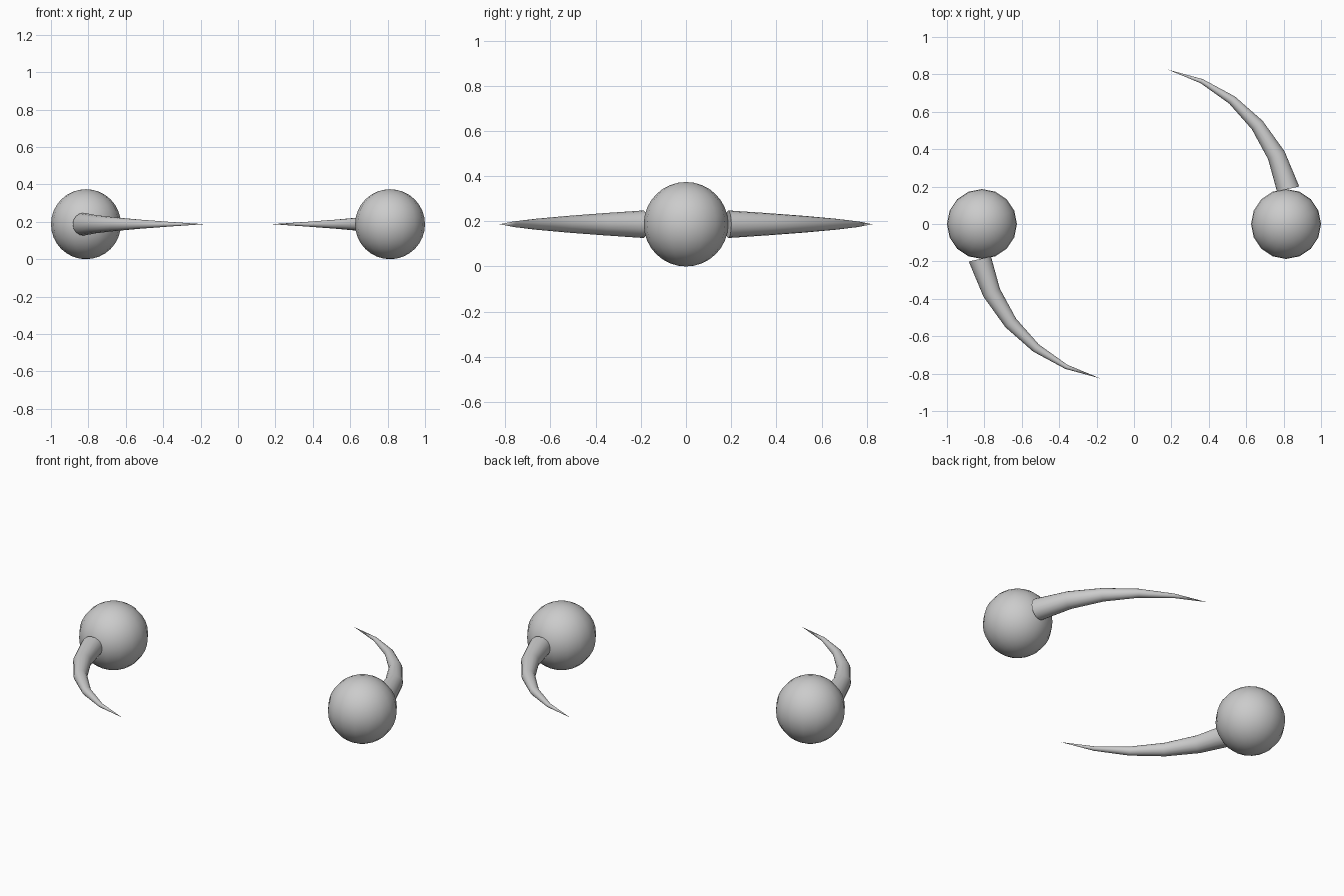
import bpy, bmesh
from math import sin, cos, pi, radians
from mathutils import Vector

if "Cube" in bpy.data.objects:
    bpy.data.objects.remove(bpy.data.objects["Cube"])

Z = 0.187          # height of the common centre plane
ARC = 0.845        # radius of the circle the tails follow
SIDES, STEPS = 16, 5


def smooth(obj, angle):
    bpy.ops.object.select_all(action='DESELECT')
    obj.select_set(True)
    bpy.context.view_layer.objects.active = obj
    bpy.ops.object.shade_smooth_by_angle(angle=radians(angle))


def ball(name, turn):
    bpy.ops.mesh.primitive_uv_sphere_add(
        segments=16, ring_count=16, radius=0.187,
        location=(0.813 * cos(turn), 0.813 * sin(turn), Z))
    obj = bpy.context.object
    obj.name = name
    smooth(obj, 60)


def tail(name, turn):
    # cone bent along an arc, narrowing to a point
    bm = bmesh.new()
    rings = []
    for i in range(STEPS):
        a = turn + radians(12.8 + 12.96 * i)
        r = 0.061 * (1 - i / STEPS)
        out = Vector((cos(a), sin(a), 0))
        rings.append([bm.verts.new(out * (ARC + r * cos(t)) + Vector((0, 0, Z + r * sin(t))))
                      for t in (2 * pi * k / SIDES for k in range(SIDES))])
    a = turn + radians(77.6)
    tip = bm.verts.new((ARC * cos(a), ARC * sin(a), Z))
    bm.faces.new(rings[0])
    for k in range(SIDES):
        n = (k + 1) % SIDES
        for lo, hi in zip(rings, rings[1:]):
            bm.faces.new((lo[k], lo[n], hi[n], hi[k]))
        bm.faces.new((rings[-1][k], rings[-1][n], tip))
    bmesh.ops.recalc_face_normals(bm, faces=bm.faces)
    mesh = bpy.data.meshes.new(name)
    bm.to_mesh(mesh)
    bm.free()
    obj = bpy.data.objects.new(name, mesh)
    bpy.context.collection.objects.link(obj)
    smooth(obj, 40)


# two identical comet shapes, half a turn apart
for side, turn in (("right", 0), ("left", pi)):
    ball(side + "_ball", turn)
    tail(side + "_tail", turn)
